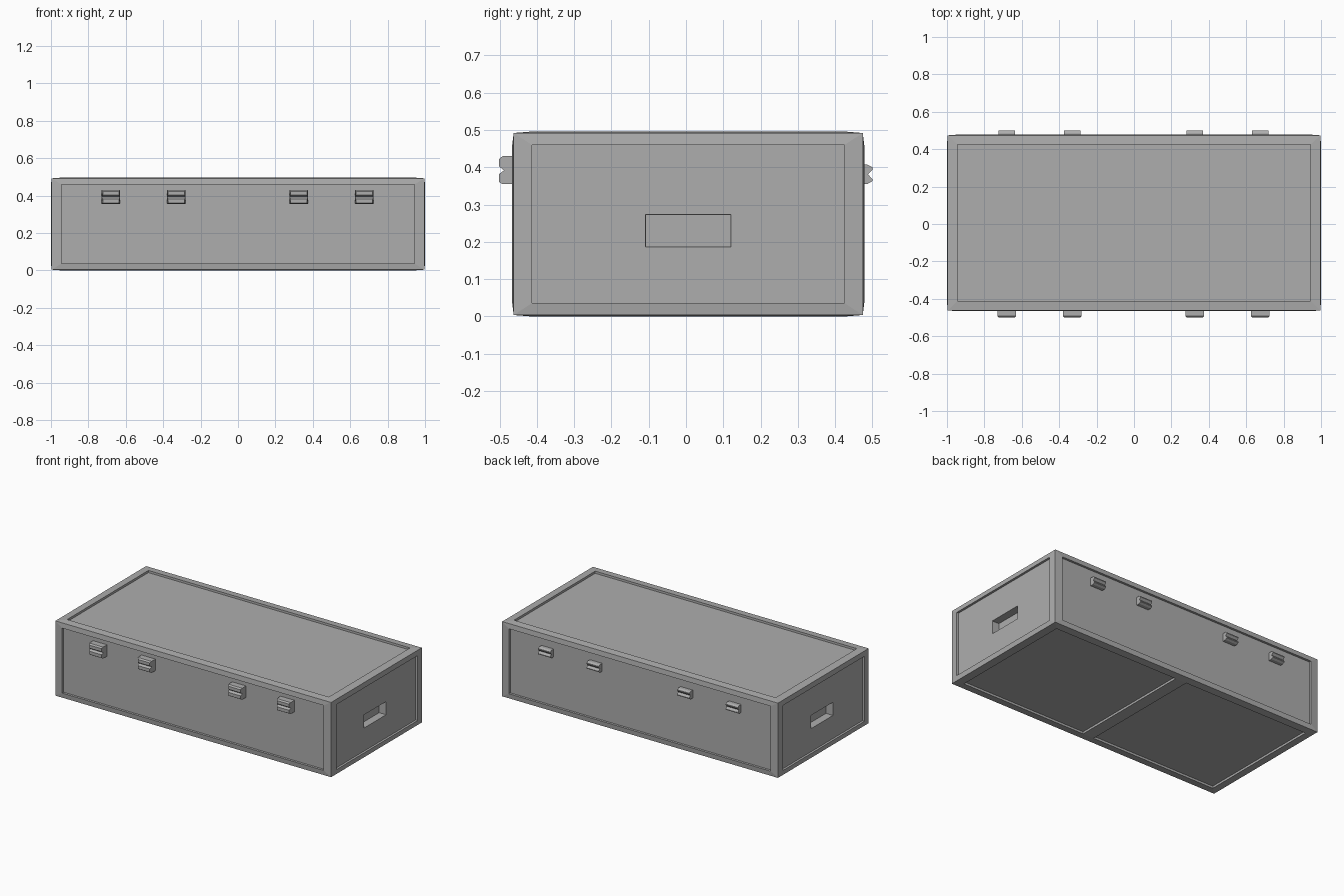
import bpy
import bmesh
from mathutils import Vector

old = bpy.data.objects.get("Cube")
if old:
    bpy.data.objects.remove(old, do_unlink=True)

GREY = (0.42, 0.42, 0.42, 1)
grey = bpy.data.materials.new("case grey")
grey.use_nodes = True
grey.diffuse_color = GREY
grey.node_tree.nodes["Principled BSDF"].inputs["Base Color"].default_value = GREY

CENTRE = Vector((0, 0.006, 0.248))
HALF = Vector((1, 0.472, 0.248))
BORDER = Vector((0.055, 0.053, 0.036))
SLOT = Vector((0, 0.114, 0.043))
RECESS = 0.014


def finish(bm, name):
    bmesh.ops.recalc_face_normals(bm, faces=bm.faces)
    mesh = bpy.data.meshes.new(name)
    bm.to_mesh(mesh)
    bm.free()
    mesh.materials.append(grey)
    obj = bpy.data.objects.new(name, mesh)
    bpy.context.collection.objects.link(obj)
    return obj


def inset_rect(bm, face, size, middle):
    """Inset a face to a rectangle of the given half size."""
    axis = max(range(3), key=lambda i: abs(face.normal[i]))
    bmesh.ops.inset_individual(bm, faces=[face], thickness=0.01)
    for v in face.verts:
        for i in range(3):
            if i != axis:
                side = 1 if v.co[i] > middle[i] else -1
                v.co[i] = middle[i] + side * size[i]


def sink(bm, faces, depth):
    bmesh.ops.inset_individual(bm, faces=faces, thickness=0.0005, depth=-depth)


def build_case():
    bm = bmesh.new()
    bmesh.ops.create_cube(bm, size=2)
    for v in bm.verts:
        v.co = CENTRE + Vector(a * b for a, b in zip(v.co, HALF))
    corners = list(bm.verts)
    bm.normal_update()
    sides = list(bm.faces)
    # Raised frame around every side
    for f in sides:
        inset_rect(bm, f, HALF - BORDER, CENTRE)
    bm.normal_update()
    bottom = min(sides, key=lambda f: f.calc_center_median().z)
    ends = [f for f in sides if abs(f.normal.x) > 0.9]
    sink(bm, [f for f in sides if f is not bottom], RECESS)
    # Slightly drawn-in outer corners
    for v in corners:
        for i in range(3):
            v.co[i] -= 0.004 if v.co[i] > CENTRE[i] else -0.004
    # Hand slots in both ends
    bm.normal_update()
    for f in ends:
        inset_rect(bm, f, SLOT, Vector((0, 0.006, 0.23)))
    bm.normal_update()
    sink(bm, ends, 0.05)
    # Two bottom panels with a bar between them
    parts = [bottom]
    for x in (-0.04, 0.04):
        geom = parts + list({e for f in parts for e in f.edges} | {v for f in parts for v in f.verts})
        cut = bmesh.ops.bisect_plane(bm, geom=geom, plane_co=(x, 0, 0), plane_no=(1, 0, 0))
        parts = [g for g in cut["geom"] if isinstance(g, bmesh.types.BMFace)
                 and g.normal.z < -0.9 and abs(g.calc_center_median().y - CENTRE.y) < 0.1]
    bm.normal_update()
    sink(bm, [f for f in parts if abs(f.calc_center_median().x) > 0.2], RECESS)
    finish(bm, "case_body")


def build_latch(name, x, profile, half_width, taper, face_y):
    """Extrude a side profile of (reach, z) along x, narrowing outwards."""
    bm = bmesh.new()
    rings = []
    for side in (-1, 1):
        ring = []
        for reach, z in profile:
            w = half_width - (taper if reach > 0.026 else 0)
            y = face_y + (reach if face_y > 0 else -reach)
            ring.append(bm.verts.new((x + side * w, y, z)))
        rings.append(ring)
        bm.faces.new(ring)
    n = len(profile)
    for i in range(n):
        j = (i + 1) % n
        bm.faces.new((rings[0][i], rings[0][j], rings[1][j], rings[1][i]))
    finish(bm, name)


build_case()

# Paired block latches at the front, notched catches at the back
FRONT = [(-0.02, 0.43), (0.026, 0.43), (0.035, 0.422), (0.035, 0.402), (0.022, 0.392),
         (0.035, 0.382), (0.035, 0.361), (0.026, 0.355), (-0.02, 0.355)]
BACK = [(-0.02, 0.407), (0.008, 0.407), (0.022, 0.4), (0.022, 0.394), (0.01, 0.381),
        (0.022, 0.368), (0.022, 0.363), (0.008, 0.355), (-0.02, 0.355)]
for i, x in enumerate((-0.68, -0.33, 0.325, 0.675), 1):
    build_latch(f"front_latch_{i}", x, FRONT, 0.05, 0.007, CENTRE.y - HALF.y)
    build_latch(f"back_catch_{i}", x, BACK, 0.044, 0, CENTRE.y + HALF.y)
